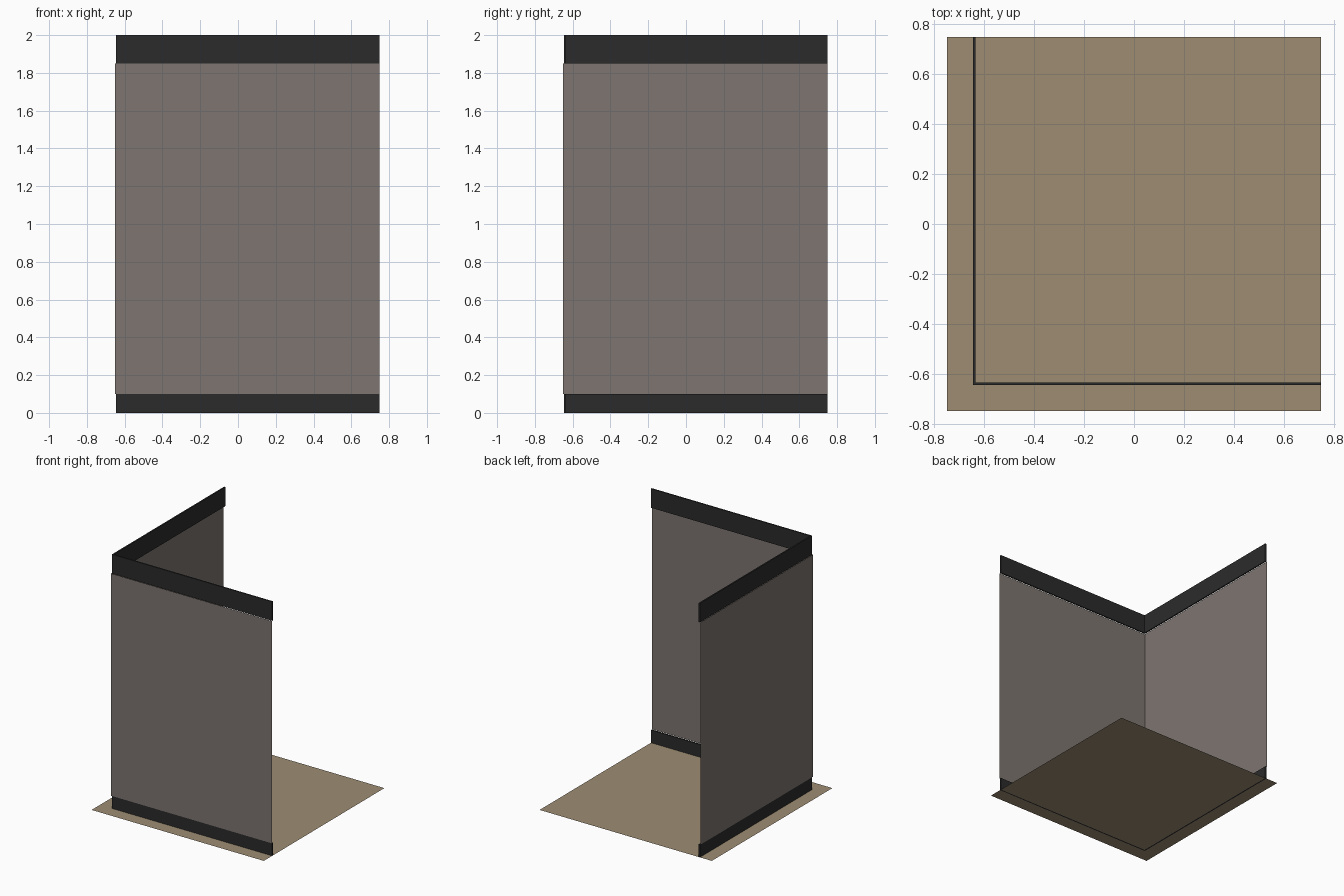
import bpy, bmesh
from mathutils import Matrix

if "Cube" in bpy.data.objects:
    bpy.data.objects.remove(bpy.data.objects["Cube"])

def material(name, rgb):
    m = bpy.data.materials.new(name)
    m.diffuse_color = (*rgb, 1)
    m.use_nodes = True
    m.node_tree.nodes["Principled BSDF"].inputs["Base Color"].default_value = m.diffuse_color
    return m

panel_mat = material("warm grey wall", (0.205, 0.178, 0.160))
trim_mat = material("charcoal trim", (0.024, 0.024, 0.024))
floor_mat = material("tan floor", (0.337, 0.262, 0.171))

def finish(name, bm, mat):
    mesh = bpy.data.meshes.new(name)
    bm.to_mesh(mesh)
    bm.free()
    mesh.materials.append(mat)
    obj = bpy.data.objects.new(name, mesh)
    bpy.context.collection.objects.link(obj)

def l_wall(name, outer, inner, z0, z1, mat):
    """L-shaped strip along the front and left sides; a bare sheet if inner is None."""
    bm = bmesh.new()
    end = 0.75
    path = [(end, outer), (outer, outer), (outer, end)]
    if inner is None:
        low = [bm.verts.new((x, y, z0)) for x, y in path]
        high = [bm.verts.new((x, y, z1)) for x, y in path]
        for i in (0, 1):
            bm.faces.new((low[i + 1], low[i], high[i], high[i + 1]))
    else:
        path += [(inner, end), (inner, inner), (end, inner)]
        base = bm.faces.new([bm.verts.new((x, y, z0)) for x, y in path])
        top = bmesh.ops.extrude_face_region(bm, geom=[base])["geom"]
        bmesh.ops.translate(bm, vec=(0, 0, z1 - z0),
                            verts=[v for v in top if isinstance(v, bmesh.types.BMVert)])
        bmesh.ops.recalc_face_normals(bm, faces=bm.faces)
    finish(name, bm, mat)

# Wall sheet between the two trims
l_wall("wall_panel", -0.65, None, 0.10, 1.85, panel_mat)

# Trims, set slightly inwards of the wall sheet
l_wall("skirting", -0.646, -0.635, 0.0, 0.10, trim_mat)
l_wall("top_trim", -0.646, -0.635, 1.85, 2.0, trim_mat)

# Floor sheet
bm = bmesh.new()
bmesh.ops.create_grid(bm, x_segments=1, y_segments=1, size=0.75)
finish("floor", bm, floor_mat)
